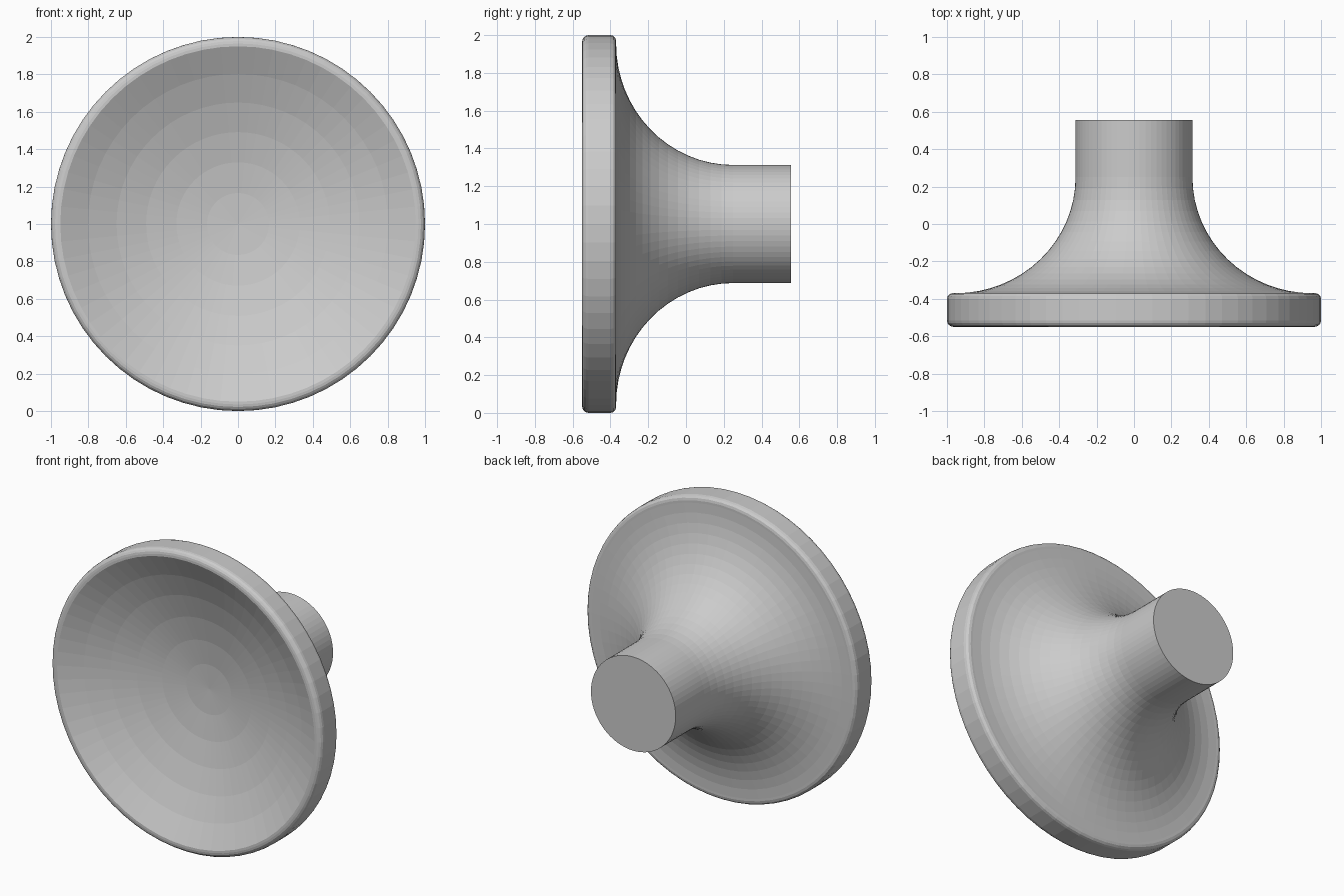
import bpy, bmesh, math

if "Cube" in bpy.data.objects:
    bpy.data.objects.remove(bpy.data.objects["Cube"])

SIDES = 64
grey = bpy.data.materials.new("plain grey")
grey.diffuse_color = (0.6, 0.6, 0.6, 1)
grey.use_nodes = True
grey.node_tree.nodes["Principled BSDF"].inputs["Base Color"].default_value = grey.diffuse_color


def arc(cr, cy, ar, ay, start, end, steps):
    """Points (radius, y) along an elliptical arc, angles in degrees."""
    pts = []
    for i in range(steps + 1):
        t = math.radians(start + (end - start) * i / steps)
        pts.append((cr + ar * math.cos(t), cy + ay * math.sin(t)))
    return pts


def lathe(name, profile):
    """Turn a (radius, y) profile about the horizontal y axis at z = 1."""
    bm = bmesh.new()
    rings = []
    for r, y in profile:
        if r < 1e-5:
            rings.append([bm.verts.new((0, y, 1))])
        else:
            rings.append([bm.verts.new((r * math.cos(2 * math.pi * i / SIDES), y,
                                        1 + r * math.sin(2 * math.pi * i / SIDES)))
                          for i in range(SIDES)])
    for a, b in zip(rings, rings[1:]):
        for i in range(SIDES):
            j = (i + 1) % SIDES
            if len(a) == 1:
                bm.faces.new((a[0], b[i], b[j]))
            else:
                bm.faces.new((a[i], b[i], b[j], a[j]))
    bm.faces.new(rings[-1])  # flat stem end
    bmesh.ops.recalc_face_normals(bm, faces=bm.faces)
    mesh = bpy.data.meshes.new(name)
    bm.to_mesh(mesh)
    bm.free()
    mesh.materials.append(grey)
    obj = bpy.data.objects.new(name, mesh)
    bpy.context.collection.objects.link(obj)
    return obj


# hollow spherical front, from its deepest point out to the lip
depth, lip = 0.25, 0.95
ball = (lip ** 2 + depth ** 2) / (2 * depth)
sweep = math.degrees(math.asin(lip / ball))
profile = arc(0, -0.55 - (ball - depth), ball, ball, 90, 90 - sweep, 6)
profile[0] = (0, -0.55 + depth)

# rounded rim
profile += arc(0.965, -0.515, 0.035, 0.035, -90, 0, 4)
profile += arc(0.97, -0.40, 0.03, 0.03, 0, 90, 3)

# flared cove narrowing into the stem
profile += arc(0.955, 0.25, 0.6425, 0.62, 270, 180, 16)

# straight stem
profile.append((0.3125, 0.555))
lathe("flared_knob", profile)
